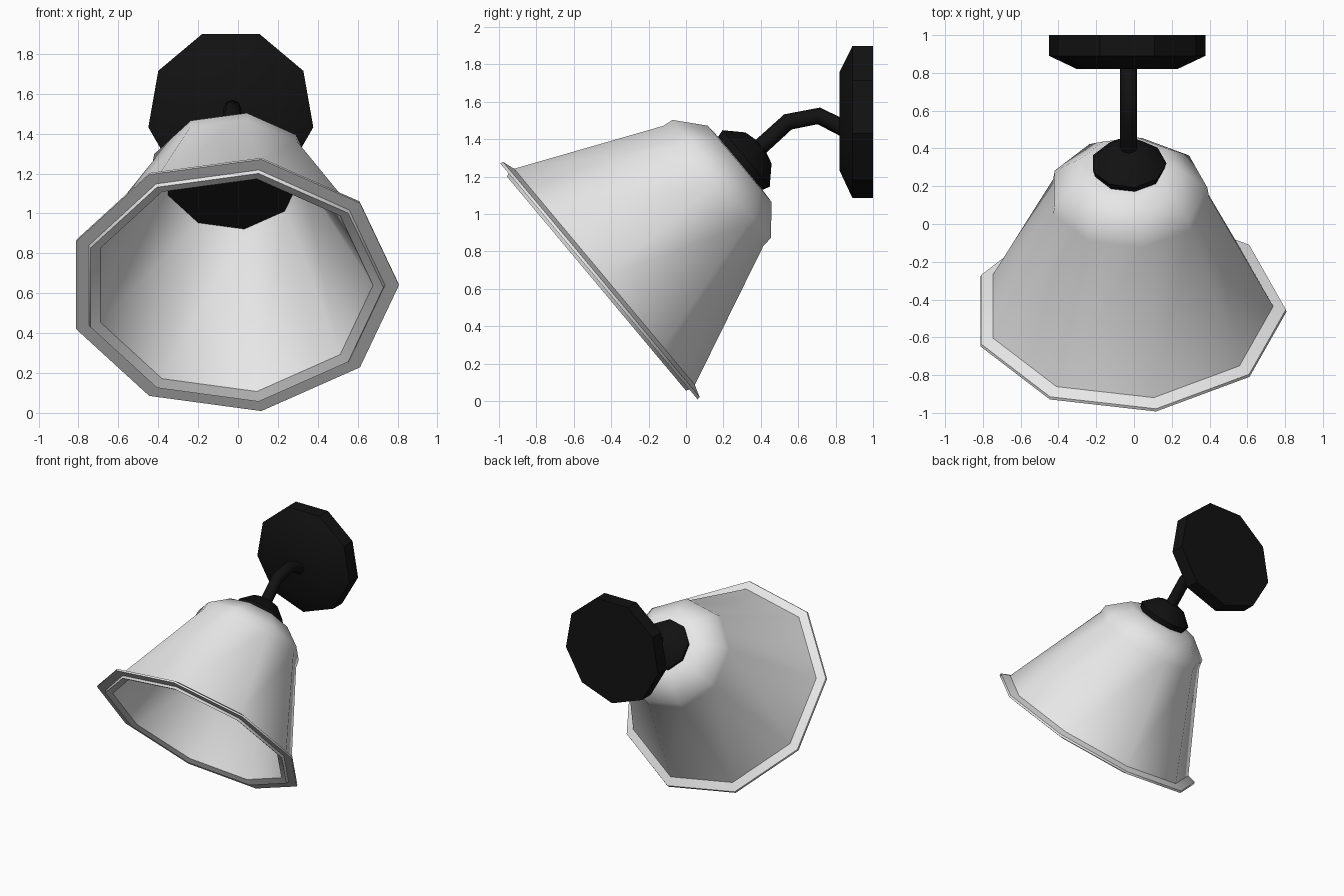
import bpy, bmesh, math
from mathutils import Matrix, Vector

cube = bpy.data.objects.get("Cube")
if cube:
    bpy.data.objects.remove(cube, do_unlink=True)

SIDES = 9
CX = -0.028
TILT = Matrix.Translation((CX, -0.465, 0.64)) @ Matrix.Rotation(math.radians(-50.1), 4, 'X')
WALL = Matrix.Translation((-0.036, 1.0, 1.505)) @ Matrix.Rotation(math.radians(90), 4, 'X')


def material(name, value):
    m = bpy.data.materials.new(name)
    m.use_nodes = True
    color = (value, value, value, 1)
    m.diffuse_color = color
    bsdf = next(n for n in m.node_tree.nodes if n.type == 'BSDF_PRINCIPLED')
    bsdf.inputs["Base Color"].default_value = color
    return m


def shade_smooth(obj, angle):
    bpy.ops.object.select_all(action='DESELECT')
    obj.select_set(True)
    bpy.context.view_layer.objects.active = obj
    bpy.ops.object.shade_smooth_by_angle(angle=math.radians(angle))


def lathe(name, profile, matrix, mat, start=0, closed=False, angle=45):
    """Turn (radius, height) points around local z into a nine-sided part."""
    bm = bmesh.new()
    rings = []
    for r, h in profile:
        ring = []
        for i in range(SIDES):
            a = math.radians(start) + math.tau * i / SIDES
            ring.append(bm.verts.new((r * math.cos(a), r * math.sin(a), h)))
        rings.append(ring)
    pairs = list(zip(rings, rings[1:]))
    if closed:
        pairs.append((rings[-1], rings[0]))
    else:
        bm.faces.new(rings[0])
        bm.faces.new(rings[-1])
    for low, high in pairs:
        for i in range(SIDES):
            j = (i + 1) % SIDES
            bm.faces.new((low[i], low[j], high[j], high[i]))
    bmesh.ops.recalc_face_normals(bm, faces=bm.faces)
    mesh = bpy.data.meshes.new(name)
    bm.to_mesh(mesh)
    bm.free()
    obj = bpy.data.objects.new(name, mesh)
    bpy.context.collection.objects.link(obj)
    mesh.materials.append(mat)
    obj.matrix_world = matrix
    shade_smooth(obj, angle)
    return obj


white = material("white glass", 0.8)
black = material("black metal", 0.006)

# Flared glass shade: outer wall and shoulder, then back down the inside to the lip
lathe("shade", [(0.835, 0.0), (0.832, 0.016), (0.765, 0.038), (0.425, 0.795),
                (0.417, 0.855), (0.27, 0.98), (0.18, 0.985), (0.18, 0.965),
                (0.35, 0.84), (0.705, 0.0), (0.757, -0.018), (0.765, 0.0)],
      TILT, white, closed=True)

# Socket plate inside the shade and the domed cap on top of it
lathe("inner_socket", [(0.343, 0.843), (0.18, 0.96)], TILT, black)
lathe("shade_cap", [(0.18, 0.96), (0.2, 1.025), (0.11, 1.112), (0.04, 1.13)], TILT, black)

# Bevelled wall plate
lathe("wall_plate", [(0.42, 0.0), (0.42, 0.11), (0.27, 0.18)], WALL, black, start=-10, angle=30)

# Bent arm from the cap to the wall plate
curve = bpy.data.curves.new("arm", 'CURVE')
curve.dimensions = '3D'
curve.bevel_depth = 0.045
curve.bevel_resolution = 2
curve.use_fill_caps = True
path = [(0.36, 1.325), (0.545, 1.493), (0.71, 1.525), (0.84, 1.46)]
spline = curve.splines.new('POLY')
spline.points.add(len(path) - 1)
for p, (y, z) in zip(spline.points, path):
    p.co = (CX, y, z, 1)
curve.materials.append(black)
arm_curve = bpy.data.objects.new("arm_curve", curve)
bpy.context.collection.objects.link(arm_curve)
bpy.context.view_layer.update()
arm_mesh = bpy.data.meshes.new_from_object(arm_curve.evaluated_get(bpy.context.evaluated_depsgraph_get()))
bpy.data.objects.remove(arm_curve, do_unlink=True)
arm = bpy.data.objects.new("arm", arm_mesh)
bpy.context.collection.objects.link(arm)
shade_smooth(arm, 50)
